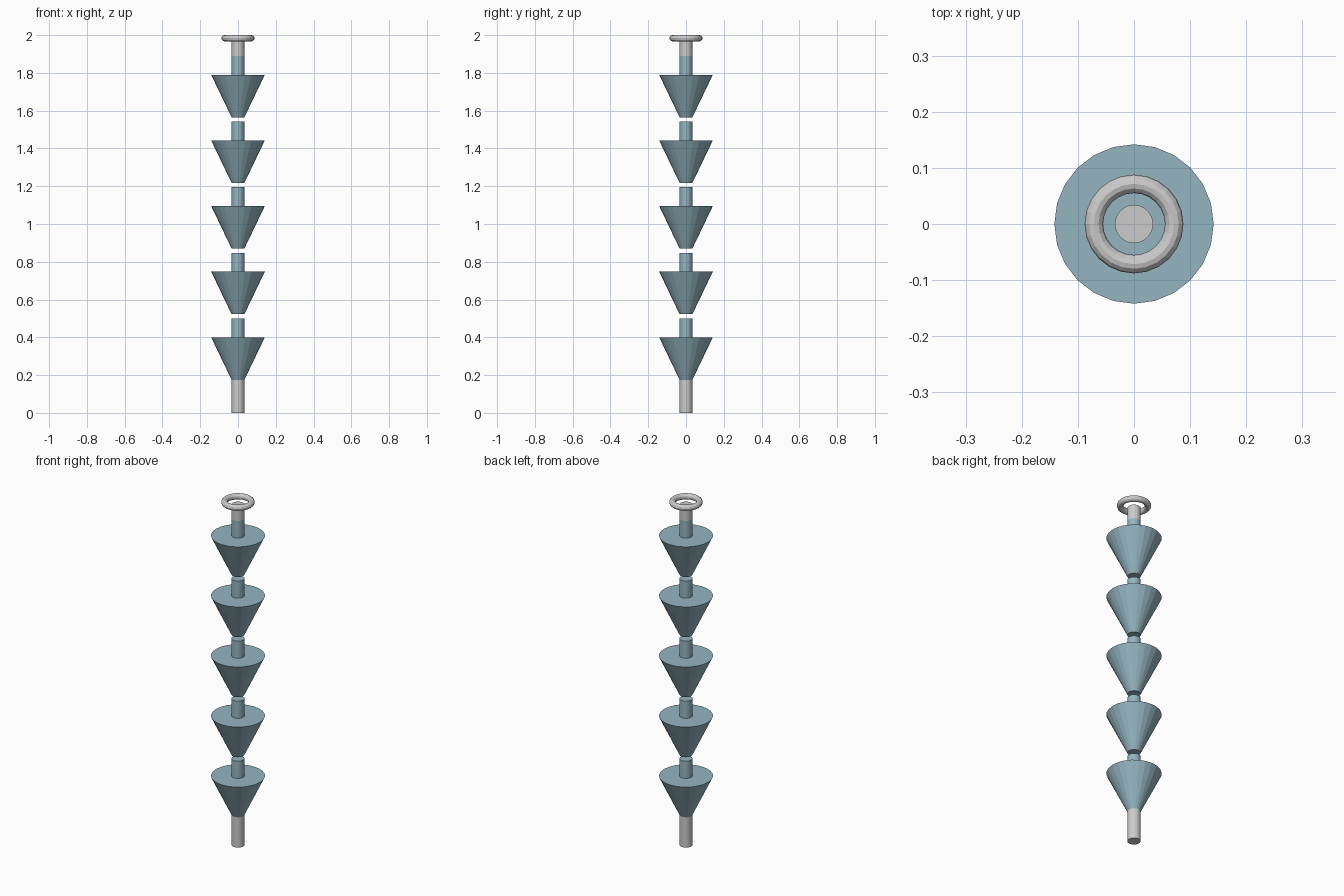
import bpy

if "Cube" in bpy.data.objects:
    bpy.data.objects.remove(bpy.data.objects["Cube"])

SIDES = 24
ROD_R = 0.034
CONE_R = 0.142

blue = bpy.data.materials.new("blue_glaze")
blue.diffuse_color = (0.30, 0.46, 0.53, 1)
blue.use_nodes = True
blue.node_tree.nodes["Principled BSDF"].inputs["Base Color"].default_value = blue.diffuse_color


def frustum(name, r_bottom, r_top, z0, z1, mat=None):
    bpy.ops.mesh.primitive_cone_add(vertices=SIDES, radius1=r_bottom, radius2=r_top,
                                    depth=z1 - z0, location=(0, 0, (z0 + z1) / 2))
    obj = bpy.context.object
    obj.name = name
    if mat:
        obj.data.materials.append(mat)
    return obj


# Plain end rods
frustum("bottom_rod", ROD_R, ROD_R, 0, 0.175)
frustum("top_rod", ROD_R, ROD_R, 1.89, 1.97)

# Five stacked cups, each with a short neck, separated by small gaps
for i in range(5):
    z = 0.175 + i * 0.3475
    frustum(f"cup_{i + 1}", ROD_R, CONE_R, z, z + 0.225, blue)
    frustum(f"neck_{i + 1}", ROD_R, ROD_R, z + 0.225, z + 0.325, blue)

# Hanging ring
bpy.ops.mesh.primitive_torus_add(major_radius=0.0715, minor_radius=0.0165,
                                 major_segments=24, minor_segments=12,
                                 location=(0, 0, 1.9835))
bpy.context.object.name = "hanging_ring"
